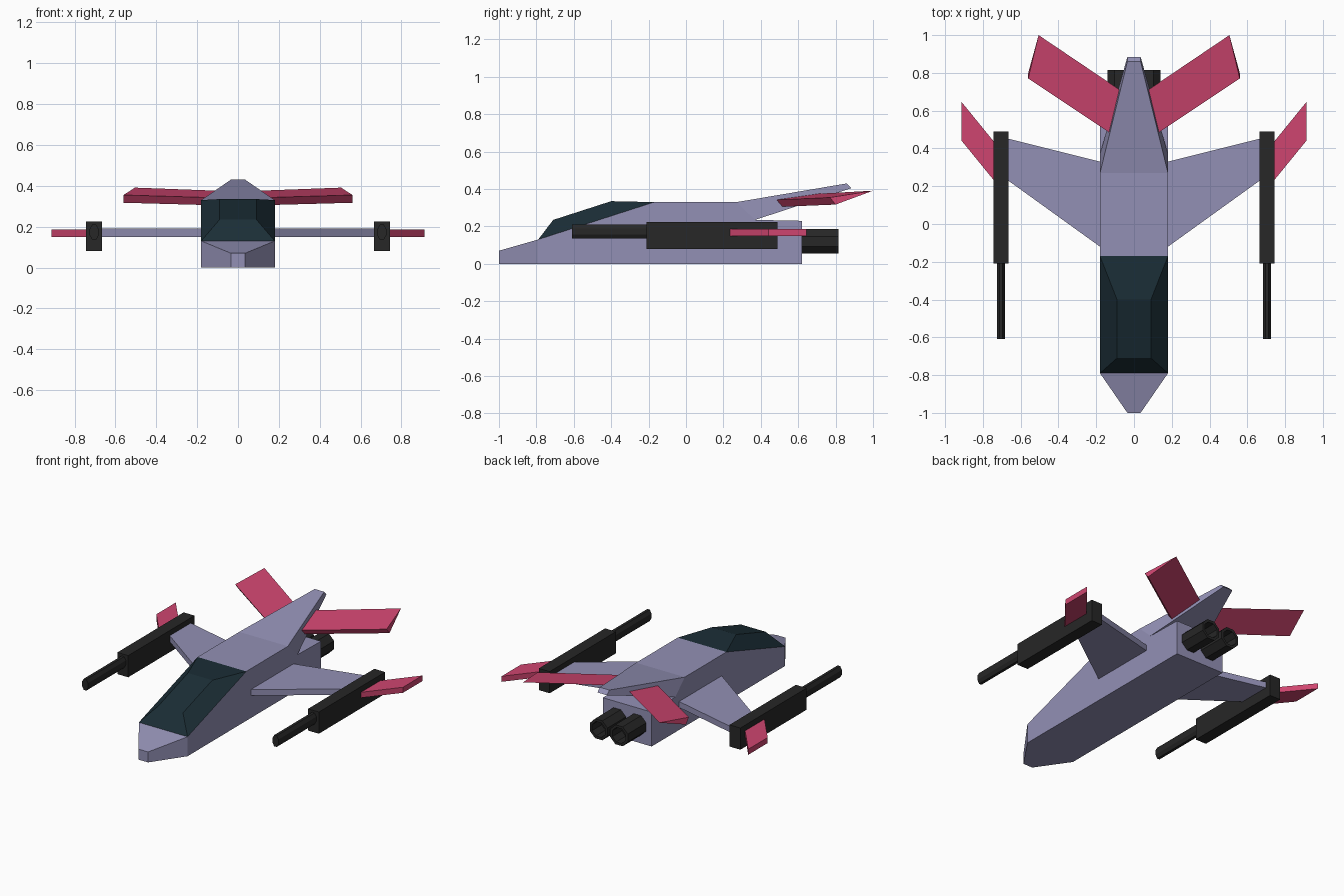
import bpy, bmesh, math
from mathutils import Matrix, Vector

if "Cube" in bpy.data.objects:
    bpy.data.objects.remove(bpy.data.objects["Cube"])


def material(name, rgb):
    m = bpy.data.materials.new(name)
    m.diffuse_color = (*rgb, 1)
    m.use_nodes = True
    m.node_tree.nodes["Principled BSDF"].inputs["Base Color"].default_value = m.diffuse_color
    return m


HULL = material("lavender", (0.29, 0.28, 0.46))
RED = material("crimson", (0.62, 0.06, 0.16))
GLASS = material("dark_glass", (0.011, 0.027, 0.037))
BLACK = material("black", (0.02, 0.02, 0.02))


def finish(name, bm, mat, mirror=False):
    bmesh.ops.recalc_face_normals(bm, faces=bm.faces[:])
    me = bpy.data.meshes.new(name)
    bm.to_mesh(me)
    bm.free()
    me.materials.append(mat)
    ob = bpy.data.objects.new(name, me)
    bpy.context.collection.objects.link(ob)
    if mirror:
        ob.modifiers.new("Mirror", 'MIRROR').use_axis[0] = True
    return ob


def loft(rings, cap_start=True, cap_end=True):
    """Skin a row of closed rings that all have the same point count."""
    bm = bmesh.new()
    rows = [[bm.verts.new(p) for p in r] for r in rings]
    n = len(rows[0])
    for a, b in zip(rows, rows[1:]):
        for i in range(n):
            j = (i + 1) % n
            bm.faces.new((a[i], a[j], b[j], b[i]))
    if cap_start:
        bm.faces.new(rows[0])
    if cap_end:
        bm.faces.new(rows[-1])
    return bm, rows


def tube(x, y0, y1, z, width, height):
    """Eight-sided bar along y, flat on top, with given outer size."""
    bm = bmesh.new()
    k = 1 / math.cos(math.pi / 8)
    bmesh.ops.create_cone(
        bm, cap_ends=True, segments=8, radius1=k / 2, radius2=k / 2, depth=1,
        matrix=Matrix.Translation((x, (y0 + y1) / 2, z))
        @ Matrix.Diagonal((width, y1 - y0, height, 1))
        @ Matrix.Rotation(math.pi / 2, 4, 'X') @ Matrix.Rotation(math.pi / 8, 4, 'Z'))
    return bm


# Fuselage: box sections along y as (y, half width, top z)
sections = [(-1, .035, .07), (-.79, .18, .13), (-.17, .18, .33),
            (.27, .18, .33), (.37, .18, .235), (.62, .18, .23)]
bm, rows = loft([[(-w, y, 0), (w, y, 0), (w, y, t), (-w, y, t)] for y, w, t in sections])


def top_face(i):
    corners = set(rows[i][2:] + rows[i + 1][2:])
    return next(f for f in bm.faces if set(f.verts) == corners)


# Tail boom grows out of the sloped step behind the roof
bmesh.ops.delete(bm, geom=[top_face(1)], context='FACES_ONLY')
tail = bmesh.ops.extrude_discrete_faces(bm, faces=[top_face(3)])['faces'][0]
for v in tail.verts:
    upper = v.co.z > .3
    v.co = Vector((math.copysign(.035, v.co.x), .86 if upper else .885, .43 if upper else .405))
finish("fuselage", bm, HULL)

# Canopy fills the opening in the nose roof
bm, _ = loft([[(-.18, -.79, .13), (.18, -.79, .13), (.18, -.17, .33), (-.18, -.17, .33)],
              [(-.09, -.71, .235), (.09, -.71, .235), (.09, -.40, .335), (-.09, -.40, .335)]],
             cap_start=False)
finish("canopy", bm, GLASS)


def panel(name, mat, x0, a0, b0, x1, a1, b1, z0, z1):
    """Flat plate between chord a0..b0 at x0 and chord a1..b1 at x1."""
    bm, _ = loft([[(x, a, z0), (x, b, z0), (x, b, z1), (x, a, z1)]
                  for x, a, b in ((x0, a0, b0), (x1, a1, b1))])
    finish(name, bm, mat, True)


# Main wings and outer winglets
panel("wings", HULL, .18, -.12, .33, .68, .24, .455, .15, .19)
panel("winglets", RED, .745, .235, .44, .912, .44, .645, .15, .187)

# Wedge-shaped tail fins: thick leading edge, sharp trailing edge
bm, _ = loft([[(.125, .48, .342), (.125, .51, .305), (.075, .71, .375)],
              [(.56, .77, .355), (.56, .80, .317), (.505, 1.0, .391)]])
finish("tail_fins", bm, RED, True)

# Gun pods on the wing tips
panel("gun_pods", BLACK, .665, -.21, .49, .745, -.21, .49, .08, .225)
finish("gun_barrels", tube(.704, -.61, -.21, .173, .044, .075), BLACK, True)

# Twin engine nozzles with recessed ends
bm = tube(.075, .62, .815, .12, .13, .13)
bm.normal_update()
end = max(bm.faces, key=lambda f: f.normal.y)
bmesh.ops.inset_region(bm, faces=[end], thickness=.018)
inner = bmesh.ops.extrude_discrete_faces(bm, faces=[end])['faces'][0]
bmesh.ops.translate(bm, verts=inner.verts[:], vec=(0, -.1, 0))
finish("engine_nozzles", bm, BLACK, True)
